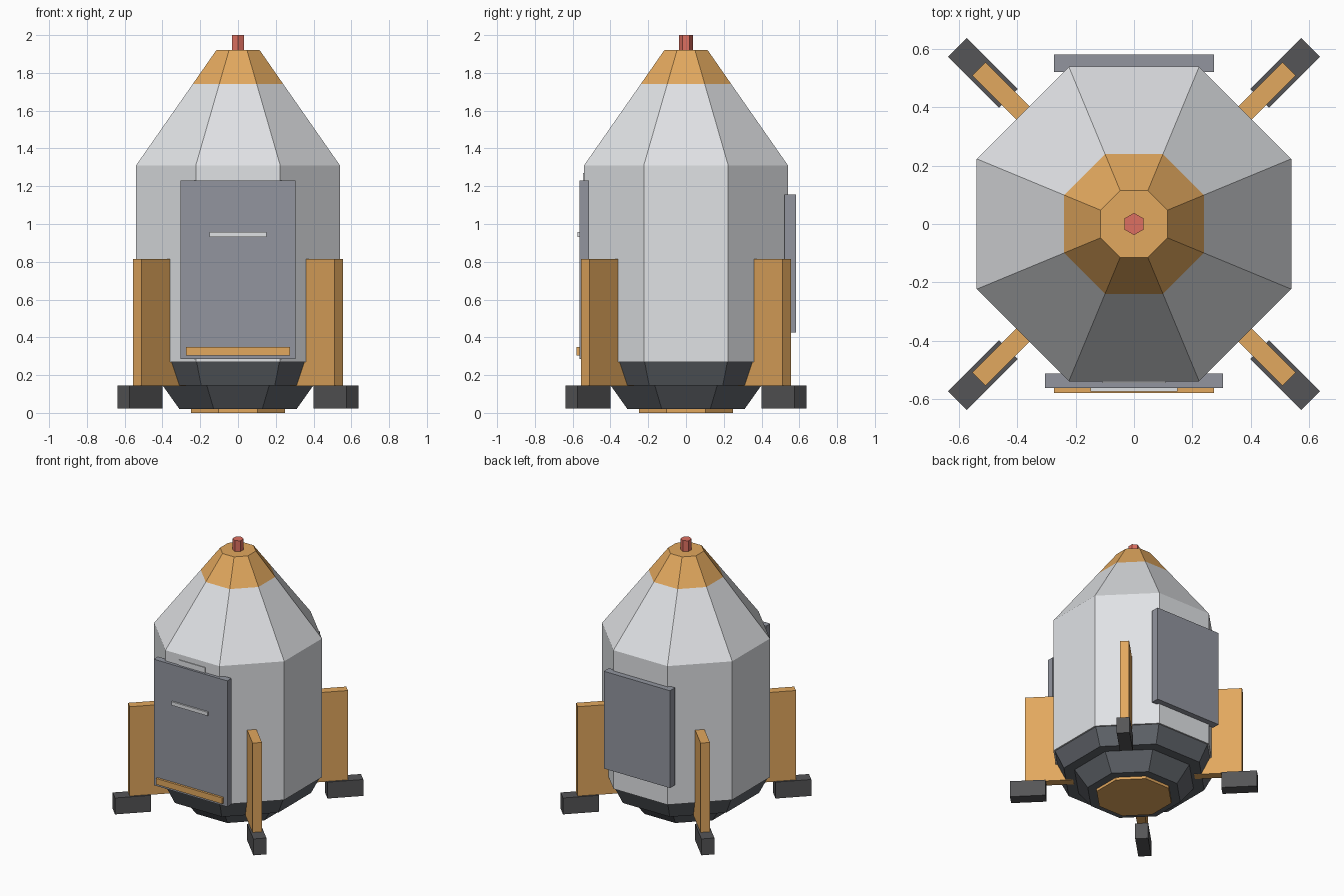
import bpy
import bmesh
from math import cos, sin, pi
from mathutils import Matrix, Vector

cube = bpy.data.objects.get("Cube")
if cube:
    bpy.data.objects.remove(cube, do_unlink=True)


def make_material(name, *srgb):
    """Flat material from 8-bit display colour, stored as linear values."""
    lin = [((c / 255 + 0.055) / 1.055) ** 2.4 for c in srgb] + [1.0]
    mat = bpy.data.materials.new(name)
    mat.use_nodes = True
    mat.diffuse_color = lin
    bsdf = next(n for n in mat.node_tree.nodes if n.type == "BSDF_PRINCIPLED")
    bsdf.inputs["Base Color"].default_value = lin
    return mat


white = make_material("hull white", 224, 226, 229)
gold = make_material("gold", 226, 168, 94)
grey = make_material("panel grey", 146, 149, 159)
slate = make_material("dark slate", 97, 101, 107)
charcoal = make_material("charcoal", 85, 85, 87)
red = make_material("beacon red", 222, 112, 97)


def finish(name, bm, *mats):
    bmesh.ops.recalc_face_normals(bm, faces=bm.faces)
    mesh = bpy.data.meshes.new(name)
    bm.to_mesh(mesh)
    bm.free()
    for mat in mats:
        mesh.materials.append(mat)
    obj = bpy.data.objects.new(name, mesh)
    bpy.context.collection.objects.link(obj)
    return obj


def prism(name, profile, mats, sides=8, phase=pi / 8, split=None):
    """Stack of polygon rings given as (flat-side radius, z); faces above split use the second material."""
    bm = bmesh.new()
    rings = []
    for apothem, z in profile:
        r = apothem / cos(pi / sides)
        angles = [phase + 2 * pi * i / sides for i in range(sides)]
        rings.append([bm.verts.new((r * cos(a), r * sin(a), z)) for a in angles])
    for low, high in zip(rings, rings[1:]):
        for i in range(sides):
            j = (i + 1) % sides
            bm.faces.new((low[i], low[j], high[j], high[i]))
    bm.faces.new(rings[0][::-1])
    bm.faces.new(rings[-1])
    if split is not None:
        for face in bm.faces:
            face.material_index = int(face.calc_center_median().z > split)
    return finish(name, bm, *mats)


def box(name, low, high, mat, angle=0):
    """Box between two corners, turned about the vertical axis."""
    low, high = Vector(low), Vector(high)
    bm = bmesh.new()
    bmesh.ops.create_cube(bm, size=1)
    bmesh.ops.scale(bm, vec=high - low, verts=bm.verts)
    bmesh.ops.translate(bm, vec=(low + high) / 2, verts=bm.verts)
    bmesh.ops.rotate(bm, cent=(0, 0, 0), matrix=Matrix.Rotation(angle, 3, "Z"), verts=bm.verts)
    return finish(name, bm, mat)


# Hull with a gold nose tip, and the beacon on top
prism("hull", [(0.54, 0.27), (0.54, 1.31), (0.24, 1.74), (0.115, 1.92)], [white, gold], split=1.74)
prism("beacon", [(0.033, 1.90), (0.033, 2.0)], [red], sides=6, phase=pi / 2)

# Stepped underside
prism("base_ring", [(0.47, 0.145), (0.53, 0.272)], [slate])
prism("lower_base", [(0.31, 0.02), (0.40, 0.147)], [slate])
prism("bottom_plate", [(0.25, 0.0), (0.25, 0.03)], [gold])

# Front door with its trim
box("front_door", (-0.305, -0.563, 0.285), (0.305, -0.513, 1.23), grey)
box("door_handle", (-0.15, -0.575, 0.93), (0.15, -0.555, 0.957), white)
box("door_step", (-0.275, -0.58, 0.305), (0.275, -0.555, 0.35), gold)
box("door_header", (-0.11, -0.546, 1.19), (0.11, -0.52, 1.27), white)

# Back panel
box("back_panel", (-0.275, 0.522, 0.425), (0.275, 0.582, 1.155), grey)

# Four diagonal legs with feet
for i, side in enumerate(("back_left", "back_right", "front_right", "front_left")):
    turn = pi / 4 + i * pi / 2
    box(side + "_leg", (0.42, -0.032, 0.143), (0.753, 0.032, 0.815), gold, turn)
    box(side + "_foot", (0.61, -0.045, 0.022), (0.857, 0.045, 0.145), charcoal, turn)
